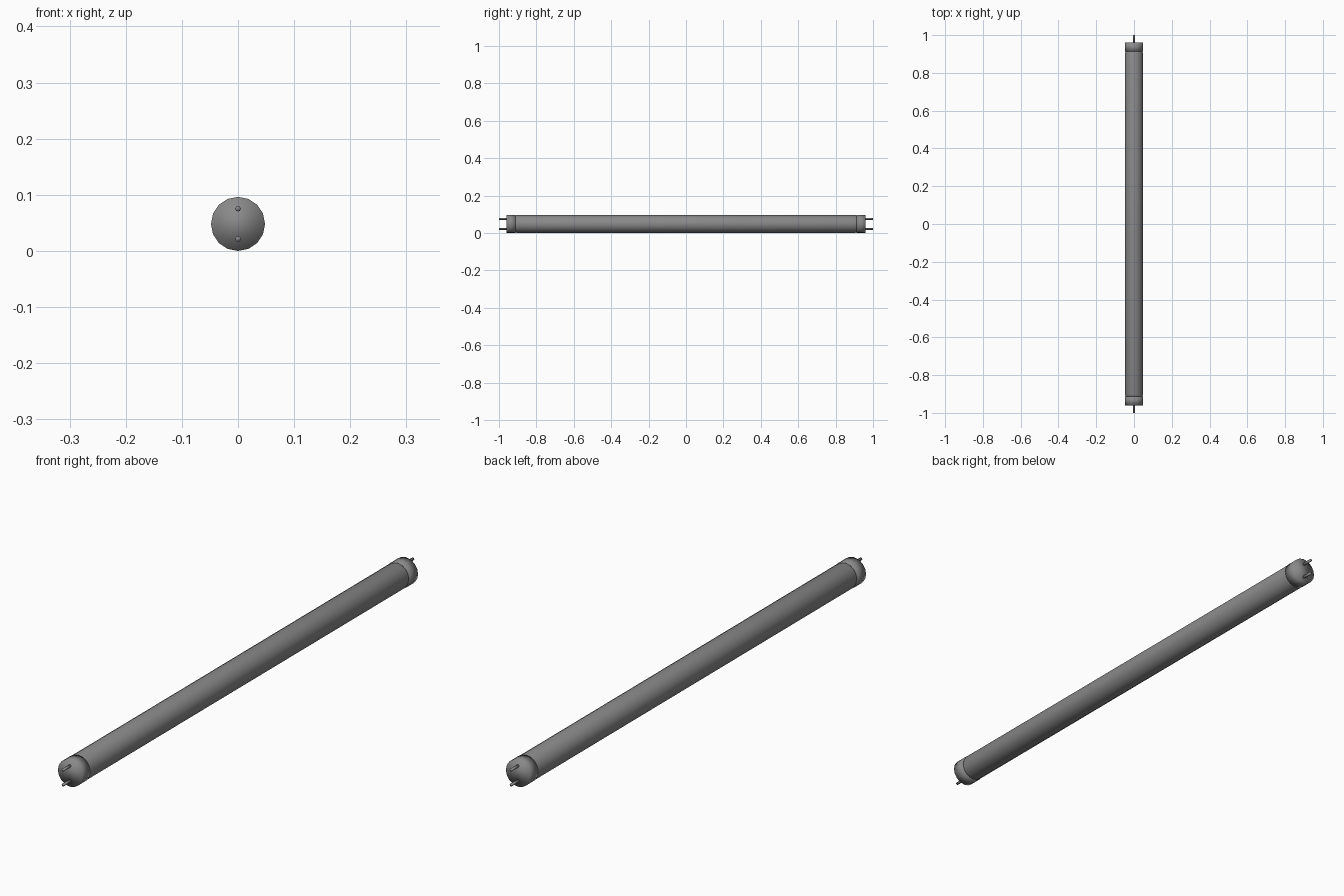
import bpy, bmesh, math

if "Cube" in bpy.data.objects:
    bpy.data.objects.remove(bpy.data.objects["Cube"])

R = 0.0482          # outer radius, also the axis height
AXIS_Z = R

# Dark grey for every part
grey = bpy.data.materials.new("dark_grey")
grey.diffuse_color = (0.25, 0.25, 0.25, 1)
grey.use_nodes = True
grey.node_tree.nodes["Principled BSDF"].inputs["Base Color"].default_value = grey.diffuse_color


def lathe(name, profile, sides, z=AXIS_Z):
    """Revolve (y, radius) points around a line parallel to y and close both ends."""
    bm = bmesh.new()
    rings = []
    for y, r in profile:
        rings.append([bm.verts.new((r * math.cos(2 * math.pi * i / sides), y,
                                    z + r * math.sin(2 * math.pi * i / sides)))
                      for i in range(sides)])
    for a, b in zip(rings, rings[1:]):
        for i in range(sides):
            j = (i + 1) % sides
            bm.faces.new((a[i], a[j], b[j], b[i]))
    bm.faces.new(rings[0])
    bm.faces.new(rings[-1])
    bmesh.ops.recalc_face_normals(bm, faces=bm.faces)
    for f in bm.faces:
        f.smooth = True
    mesh = bpy.data.meshes.new(name)
    bm.to_mesh(mesh)
    bm.free()
    mesh.materials.append(grey)
    obj = bpy.data.objects.new(name, mesh)
    bpy.context.collection.objects.link(obj)
    return obj


# Long lamp tube, ending just short of the caps' inner rims
lathe("lamp_tube", [(-0.914, R - 0.004), (-0.906, R - 0.001),
                    (0.906, R - 0.001), (0.914, R - 0.004)], 16)

# End caps and the pair of contact pins at each end
for s, end in ((-1, "front"), (1, "back")):
    lathe(f"{end}_cap", [(s * 0.912, R), (s * 0.96, R)], 16)
    for dz, level in ((-0.027, "lower"), (0.027, "upper")):
        lathe(f"{end}_{level}_pin", [(s * 0.955, 0.005), (s * 1.0, 0.005)], 8,
              z=AXIS_Z + dz)
